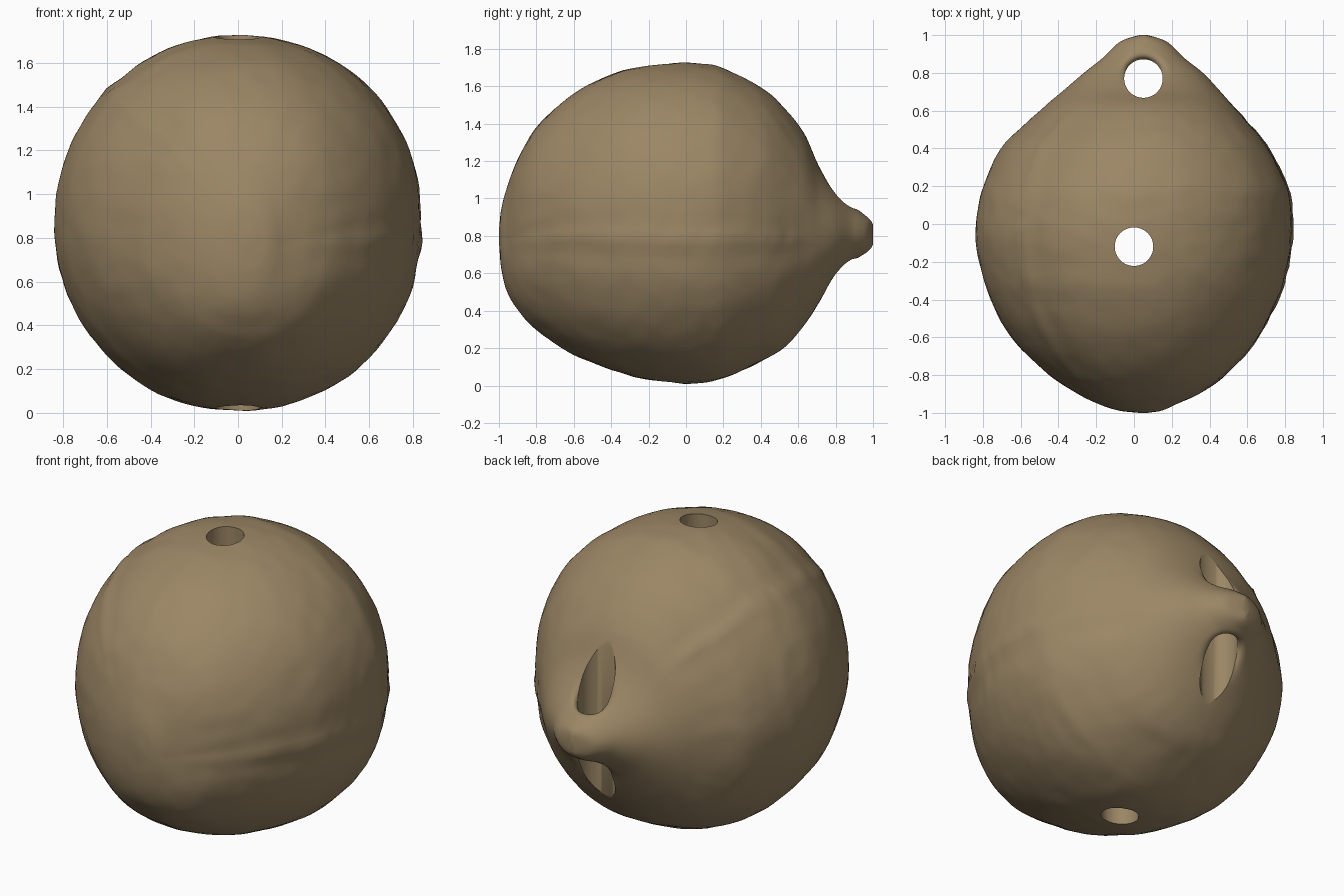
import bpy, bmesh, math
from mathutils import Vector, noise

if "Cube" in bpy.data.objects:
    bpy.data.objects.remove(bpy.data.objects["Cube"])

clay = bpy.data.materials.new("brown_clay")
clay.diffuse_color = (0.33, 0.24, 0.13, 1)
clay.use_nodes = True
clay.node_tree.nodes["Principled BSDF"].inputs["Base Color"].default_value = clay.diffuse_color

# Body sections along y: y, left x, right x, bottom z, top z
SECTIONS = [
    (-1.00, 0.03, 0.07, 0.77, 0.83), (-0.99, -0.07, 0.14, 0.64, 0.93),
    (-0.96, -0.17, 0.21, 0.51, 1.05), (-0.90, -0.30, 0.34, 0.405, 1.21),
    (-0.80, -0.45, 0.48, 0.30, 1.38), (-0.60, -0.65, 0.65, 0.165, 1.56),
    (-0.36, -0.775, 0.775, 0.07, 1.675), (-0.20, -0.82, 0.818, 0.03, 1.712),
    (-0.05, -0.84, 0.835, 0.012, 1.727), (0.08, -0.828, 0.832, 0.016, 1.72),
    (0.20, -0.797, 0.81, 0.04, 1.695), (0.40, -0.705, 0.71, 0.13, 1.595),
    (0.52, -0.585, 0.615, 0.20, 1.49), (0.63, -0.465, 0.52, 0.32, 1.35),
    (0.71, -0.37, 0.45, 0.435, 1.18), (0.80, -0.265, 0.365, 0.57, 1.05),
    (0.88, -0.165, 0.265, 0.655, 0.97), (0.935, -0.11, 0.21, 0.692, 0.928),
    (0.97, -0.065, 0.165, 0.715, 0.90), (0.99, -0.01, 0.11, 0.735, 0.88),
    (1.00, 0.03, 0.07, 0.755, 0.86),
]
SEG, SUB = 128, 6
LOOP_X, LOOP_Y, LOOP_Z = 0.05, 0.77, 0.81


def spline(rows, sub):
    """Smooth rows of numbers with a Hermite curve spaced by the first column."""
    def slope(i, c):
        a, b = rows[max(i - 1, 0)], rows[min(i + 1, len(rows) - 1)]
        return (b[c] - a[c]) / (b[0] - a[0])
    out = []
    for i in range(len(rows) - 1):
        h = rows[i + 1][0] - rows[i][0]
        for s in range(sub):
            t = s / sub
            row = [rows[i][0] + h * t]
            for c in range(1, 5):
                row.append((2 * t**3 - 3 * t**2 + 1) * rows[i][c]
                           + (3 * t**2 - 2 * t**3) * rows[i + 1][c]
                           + (t**3 - 2 * t**2 + t) * h * slope(i, c)
                           + (t**3 - t**2) * h * slope(i + 1, c))
            out.append(row)
    return out + [list(rows[-1])]


def roughness(p, ang):
    """Uneven hand-formed surface with two raised seams."""
    fade = max(0.0, min(1.0, (0.70 - p.y) / 0.2)) * min(1.0, max(0.0, (p.y + 1) / 0.15))
    seam_fade = min(1.0, max(0.0, (p.y + 0.95) / 0.4))
    lumps = 0.004 * noise.noise(p * 4) + 0.004 * noise.noise(p * 11)
    # fuller shoulders on the right, flatter upper rear left
    corner = 0.010 + 0.007 * math.cos(ang)
    if math.cos(ang) < 0 < math.sin(ang):
        corner -= 0.022 * max(0.0, min(1.0, (p.y + 0.1) / 0.4))
    full = corner * abs(math.sin(2 * ang))
    seam = 0.0
    for centre in (-0.10, 2.36):
        d = (ang - centre + math.pi) % math.tau - math.pi
        wave = 1 + 0.9 * noise.noise(p * 20)
        seam += 0.008 * wave * math.exp(-(d / 0.05) ** 2)
        seam -= 0.005 * math.exp(-((d + 0.13) / 0.07) ** 2)
    return fade * (lumps + full + seam * seam_fade)


def soften_loop(p):
    """Round the surface down into the outer edge of the rear hole."""
    r = math.hypot(p.x - LOOP_X, p.y - LOOP_Y)
    t = max(0.0, min(1.0, (0.155 - r) / 0.055))
    w = max(0.0, min(1.0, (p.y - 0.72) / 0.14))
    dz = p.z - LOOP_Z
    drop = 0.08 * (1 - math.sqrt(1 - t * t)) * w * w * (3 - 2 * w)
    p.z = LOOP_Z + math.copysign(max(abs(dz) - drop, abs(dz) * 0.15), dz)
    return p


def finish(bm, name):
    bmesh.ops.recalc_face_normals(bm, faces=bm.faces)
    mesh = bpy.data.meshes.new(name)
    bm.to_mesh(mesh)
    bm.free()
    mesh.materials.append(clay)
    obj = bpy.data.objects.new(name, mesh)
    bpy.context.collection.objects.link(obj)
    return obj


# Lofted round body tapering to the rounded loop
bm = bmesh.new()
rings = []
for y, xl, xr, zb, zt in spline(SECTIONS, SUB):
    ring = []
    for k in range(SEG):
        a = math.tau * k / SEG
        p = Vector(((xl + xr) / 2 + (xr - xl) / 2 * math.cos(a), y,
                    (zb + zt) / 2 + (zt - zb) / 2 * math.sin(a)))
        out = Vector((math.cos(a), y * 0.7, math.sin(a))).normalized()
        ring.append(bm.verts.new(soften_loop(p + out * roughness(p, a))))
    rings.append(ring)
for r, s in zip(rings, rings[1:]):
    for k in range(SEG):
        j = (k + 1) % SEG
        bm.faces.new((r[k], r[j], s[j], s[k]))
bm.faces.new(rings[0])
bm.faces.new(rings[-1])
body = finish(bm, "pierced_round_body")


def drill(name, x, y):
    bm = bmesh.new()
    bmesh.ops.create_cone(bm, cap_ends=True, segments=64, radius1=0.102, radius2=0.102, depth=3)
    bmesh.ops.translate(bm, verts=bm.verts, vec=(x, y, 0.85))
    cutter = finish(bm, name)
    cutter.hide_render = True
    return cutter


# Drill both vertical holes
bpy.context.view_layer.objects.active = body
for cutter in (drill("loop_hole_cutter", LOOP_X, LOOP_Y),
               drill("centre_hole_cutter", 0.0, -0.12)):
    mod = body.modifiers.new("hole", 'BOOLEAN')
    mod.operation, mod.object, mod.solver = 'DIFFERENCE', cutter, 'EXACT'
    bpy.ops.object.modifier_apply(modifier=mod.name)
    bpy.data.objects.remove(cutter)

# Smooth surface with crisp hole rims
bpy.ops.object.select_all(action='DESELECT')
body.select_set(True)
bpy.ops.object.shade_smooth_by_angle(angle=math.radians(40))
